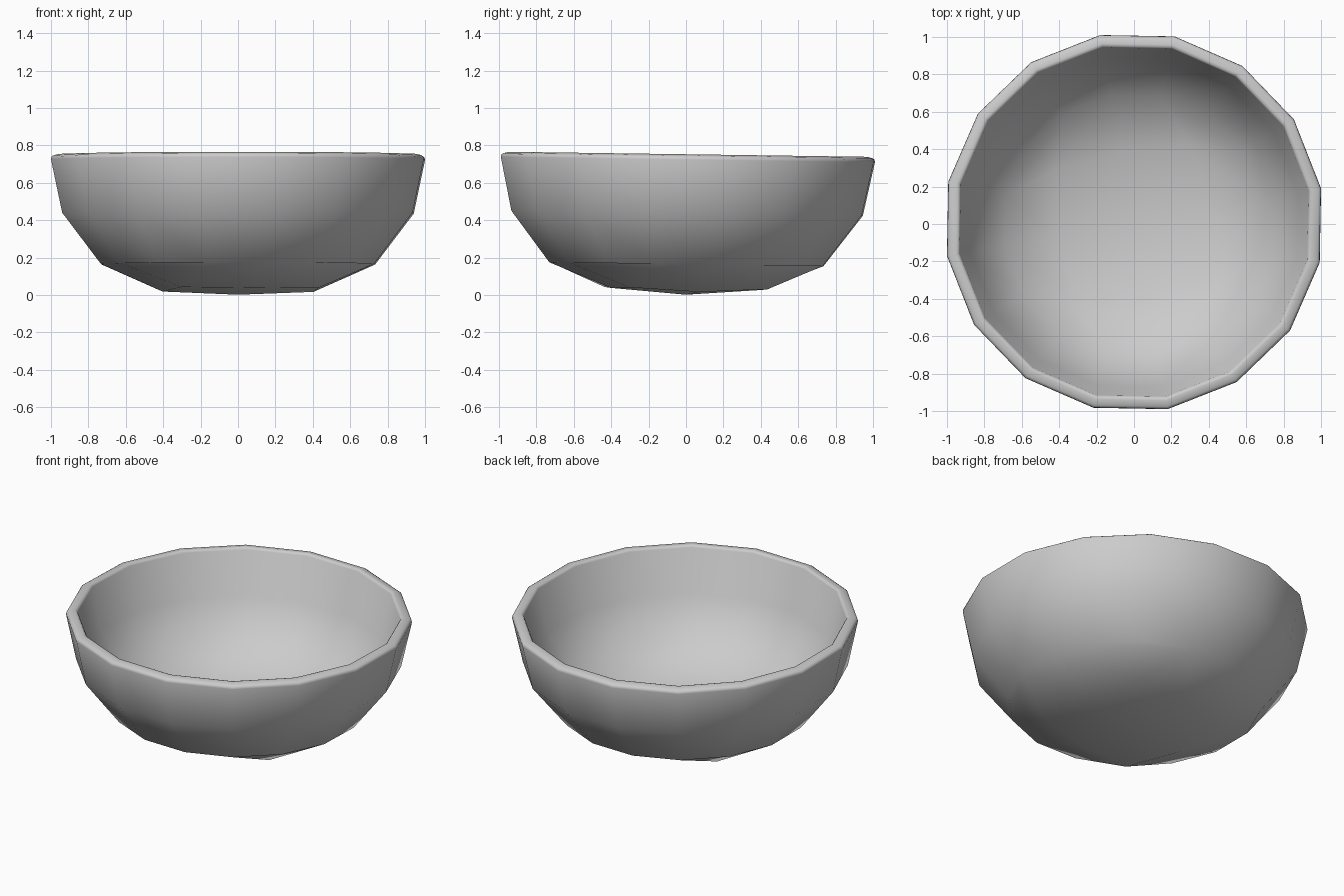
import bpy, bmesh, math
from mathutils import Matrix

if "Cube" in bpy.data.objects:
    bpy.data.objects.remove(bpy.data.objects["Cube"])

START = math.radians(10.2)   # rotation of the 16-sided rim
TILT = -0.014                # slight lean: the front rim is a little higher

bm = bmesh.new()


def ring(count, radius, height):
    """Loop of vertices; radius and height are functions of the index."""
    out = []
    for i in range(count):
        a = START + 2 * math.pi * i / count
        out.append(bm.verts.new((radius(i) * math.cos(a), radius(i) * math.sin(a), height(i))))
    return out


def face(*verts):
    bm.faces.new(verts[::-1])   # outside faces down and outwards


# bottom: square quad grid (centre, 8-point ring, 16-point ring)
pole = bm.verts.new((0, 0, 0.002))
r1 = ring(8, lambda i: 0.53 if i % 2 else 0.41,
          lambda i: (0.018, 0.037, 0.033, 0.037)[i % 4])
r2 = ring(16, lambda i: 0.745, lambda i: 0.165)
for q in range(4):
    a, c, b = r1[2 * q], r1[2 * q + 1], r1[(2 * q + 2) % 8]
    o = [r2[(4 * q + k) % 16] for k in range(5)]
    face(pole, a, c, b)
    face(a, o[0], o[1], c)
    face(c, o[1], o[2], o[3])
    face(c, o[3], o[4], b)

# side wall up to the rim
lower = r2
for rad, z in ((0.955, 0.438), (1.02, 0.742)):
    upper = ring(16, lambda i: rad, lambda i: z)
    for i in range(16):
        j = (i + 1) % 16
        face(lower[i], upper[i], upper[j], lower[j])
    lower = upper

bmesh.ops.transform(bm, matrix=Matrix.Rotation(TILT, 4, 'X'), verts=bm.verts)
for f in bm.faces:
    f.smooth = True

mesh = bpy.data.meshes.new("bowl")
bm.to_mesh(mesh)
bm.free()
bowl = bpy.data.objects.new("bowl", mesh)
bpy.context.collection.objects.link(bowl)

# wall thickness and rounded rim
solid = bowl.modifiers.new("thickness", 'SOLIDIFY')
solid.thickness = 0.07
solid.offset = -1
bevel = bowl.modifiers.new("rounded_rim", 'BEVEL')
bevel.limit_method = 'ANGLE'
bevel.angle_limit = math.radians(55)
bevel.width = 0.018
bevel.segments = 2
